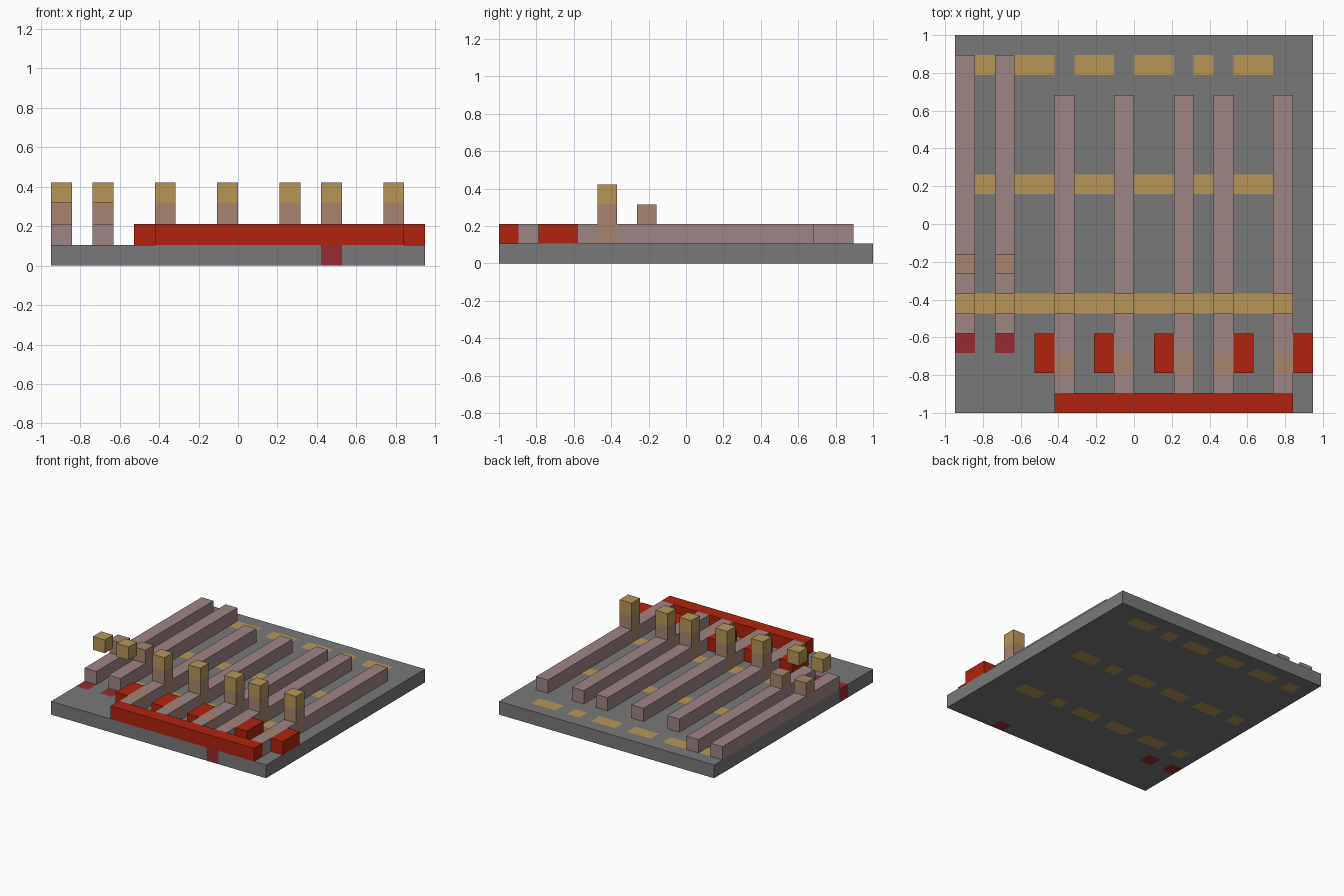
import bpy, bmesh
from math import floor
from mathutils import Vector

old = bpy.data.objects.get("Cube")
if old:
    bpy.data.objects.remove(old, do_unlink=True)

NX, NY = 18, 19           # board size in cells
U = 2 / NY                # one cell
ORIGIN = Vector((-NX * U / 2, -NY * U / 2, 0))


def material(name, rgb):
    linear = [((c / 255 + 0.055) / 1.055) ** 2.4 for c in rgb] + [1]
    mat = bpy.data.materials.new(name)
    mat.use_nodes = True
    mat.diffuse_color = linear
    bsdf = next(n for n in mat.node_tree.nodes if n.type == 'BSDF_PRINCIPLED')
    bsdf.inputs["Base Color"].default_value = linear
    return mat


GREY = material("grey", (121, 121, 121))
PINK = material("dusty pink", (159, 133, 133))
BROWN = material("brown", (167, 132, 110))
GOLD = material("gold", (183, 150, 88))
RED = material("red", (177, 35, 14))
CRIMSON = material("crimson", (150, 44, 50))


def block(name, x, y, layer, mats, size=(1, 1), rule=None):
    """One-cell-high box; rule(column, row) picks the material of each cell."""
    bm = bmesh.new()
    bmesh.ops.create_cube(bm, size=1)
    for v in bm.verts:
        cell = Vector((x + (v.co.x + 0.5) * size[0],
                       y + (v.co.y + 0.5) * size[1], layer + v.co.z + 0.5))
        v.co = ORIGIN + cell * U
    if rule:
        for axis, start in ((0, x), (1, y)):
            normal = Vector((axis == 0, axis == 1, 0))
            for step in range(1, size[axis]):
                bmesh.ops.bisect_plane(
                    bm, geom=bm.verts[:] + bm.edges[:] + bm.faces[:],
                    plane_co=ORIGIN + normal * (start + step) * U, plane_no=normal)
        bm.normal_update()
        for f in bm.faces:
            inside = (f.calc_center_median() - ORIGIN) / U - f.normal * 0.2
            f.material_index = rule(floor(inside.x), floor(inside.y))
    mesh = bpy.data.meshes.new(name)
    bm.to_mesh(mesh)
    bm.free()
    for m in mats:
        mesh.materials.append(m)
    obj = bpy.data.objects.new(name, mesh)
    bpy.context.collection.objects.link(obj)
    return obj


SHORT_BARS = (5, 8, 11, 13, 16)
LONG_BARS = (0, 2)
GOLD_ROWS = (5, 11, 17)
POST_ROW = 5


# Board with gold dashes between the bars and crimson marker cells
def board_rule(i, j):
    if (i, j) in ((0, 3), (2, 3), (13, 0)):
        return 2
    if j in GOLD_ROWS and i < 16 and i not in SHORT_BARS + LONG_BARS:
        return 1
    return 0


block("board", 0, 0, 0, [GREY, GOLD, CRIMSON], (NX, NY), board_rule)

# Short bars with brown cells, each carrying a two-tone post
for n, i in enumerate(SHORT_BARS, 1):
    block(f"short_bar_{n}", i, 1, 1, [PINK, BROWN], (1, 15),
          lambda i, j: int(j in (2, POST_ROW)))
    block(f"post_base_{n}", i, POST_ROW, 2, [BROWN])
    block(f"post_cap_{n}", i, POST_ROW, 3, [GOLD])

# Long bars with a brown stub and a floating gold cube above
for n, i in enumerate(LONG_BARS, 1):
    block(f"long_bar_{n}", i, 4, 1, [PINK], (1, 14))
    block(f"stub_{n}", i, 7, 2, [BROWN])
    block(f"floating_cube_{n}", i, POST_ROW, 3, [GOLD])

# Red front rail and the red blocks beside the bars
block("front_rail", 5, 0, 1, [RED], (12, 1))
for n, i in enumerate((4, 7, 10, 14, 17), 1):
    block(f"red_block_{n}", i, 2, 1, [RED], (1, 2))
